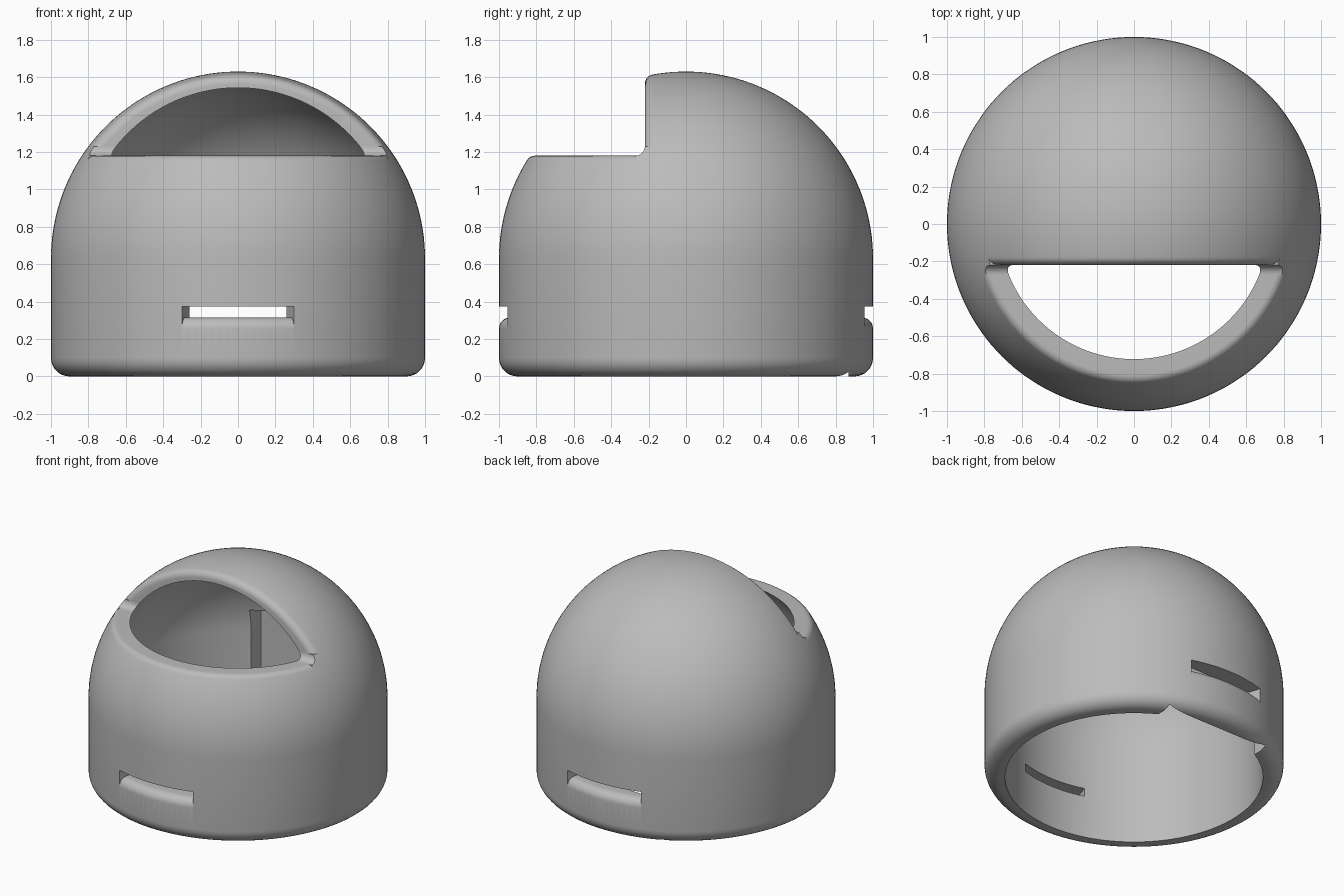
import bpy, bmesh
from math import sin, cos, pi, sqrt, asin, radians
from mathutils import Matrix

if "Cube" in bpy.data.objects:
    bpy.data.objects.remove(bpy.data.objects["Cube"])

CENTRE = 0.63       # height of the outer dome centre, radius 1
IN_R, IN_C = 0.862, 0.71   # inner dome radius and centre height
LIP = 0.05          # rounding of the window rim


def arc(cx, cy, r, a0, a1, n):
    steps = [radians(a0 + (a1 - a0) * i / n) for i in range(n + 1)]
    return [(cx + r * cos(a), cy + r * sin(a)) for a in steps]


def finish(name, bm):
    bmesh.ops.remove_doubles(bm, verts=bm.verts, dist=1e-5)
    bmesh.ops.dissolve_degenerate(bm, edges=bm.edges, dist=1e-6)
    bmesh.ops.recalc_face_normals(bm, faces=bm.faces)
    mesh = bpy.data.meshes.new(name)
    bm.to_mesh(mesh)
    bm.free()
    obj = bpy.data.objects.new(name, mesh)
    bpy.context.collection.objects.link(obj)
    return obj


def revolve(name, profile, n, start=0.0, sweep=2 * pi, matrix=Matrix()):
    """Turn a closed (radius, height) profile about z into a solid."""
    bm = bmesh.new()
    full = sweep > 6.28
    rings = []
    for i in range(n if full else n + 1):
        a = start + sweep * i / n
        rings.append([bm.verts.new((r * cos(a), r * sin(a), z)) for r, z in profile])
    m = len(profile)
    for i in range(n):
        p, q = rings[i], rings[(i + 1) % len(rings)]
        for j in range(m):
            k = (j + 1) % m
            if profile[j][0] < 1e-6 and profile[k][0] < 1e-6:
                continue
            if profile[j][0] < 1e-6:
                bm.faces.new((p[j], p[k], q[k]))
            elif profile[k][0] < 1e-6:
                bm.faces.new((p[j], p[k], q[j]))
            else:
                bm.faces.new((p[j], p[k], q[k], q[j]))
    if not full:
        bm.faces.new(rings[0])
        bm.faces.new(rings[-1])
    bmesh.ops.delete(bm, geom=[v for v in bm.verts if not v.link_faces], context="VERTS")
    bm.transform(matrix)
    return finish(name, bm)


def prism(name, profile, half):
    """Extrude a closed (y, z) profile along x."""
    bm = bmesh.new()
    ends = [[bm.verts.new((x, y, z)) for y, z in profile] for x in (-half, half)]
    for end in ends:
        bm.faces.new(end)
    for j in range(len(profile)):
        k = (j + 1) % len(profile)
        bm.faces.new((ends[0][j], ends[0][k], ends[1][k], ends[1][j]))
    return finish(name, bm)


def combine(target, tool, operation="DIFFERENCE"):
    mod = target.modifiers.new("cut", "BOOLEAN")
    mod.operation, mod.solver, mod.object = operation, "EXACT", tool
    bpy.context.view_layer.objects.active = target
    bpy.ops.object.modifier_apply(modifier=mod.name)
    bpy.data.objects.remove(tool)


def rim_cutter(name, h, matrix):
    """Everything above height h over the dome centre, flared to round the rim."""
    q = sqrt((1 - LIP) ** 2 - (h - LIP) ** 2)
    end = asin((h - LIP) / (1 - LIP))
    tx, ty = cos(end), sin(end)
    out = (tx + ty * 0.3, ty - tx * 0.3)
    profile = [(0, h)] + arc(q, h - LIP, LIP, 90, end * 180 / pi, 8)
    profile += [out, (1.5, out[1]), (1.5, 1.4), (0, 1.4)]
    return revolve(name, profile, 144, matrix=matrix)


# Hollow dome shell with a rounded foot
shell_profile = [(IN_R, 0)] + arc(0.9, 0.1, 0.1, -90, 0, 8)
shell_profile += arc(0, CENTRE, 1, 0, 90, 40)[:-1] + [(0, CENTRE + 1)]
shell_profile += [(0, IN_C + IN_R)] + arc(0, IN_C, IN_R, 90, 0, 36)[1:]
shell = revolve("dome_shell", shell_profile, 144)

# Front window: level sill, upright arch, rounded rim and coved corner
lift = Matrix.Translation((0, 0, CENTRE))
window = rim_cutter("window_cutter", 0.55, lift)
arch = rim_cutter("arch_cutter", 0.22, lift @ Matrix.Rotation(pi / 2, 4, "X"))
combine(window, arch, "INTERSECT")
cove = [(-0.1, 1.1), (-0.27, 1.1)] + arc(-0.27, 1.23, 0.05, -90, 0, 8) + [(-0.1, 1.23)]
combine(window, prism("cove_cutter", cove, 1.6))
combine(shell, window)

# Flat pocket inside the back wall, open at the foot
pocket = [(0.3, -0.1), (0.87, -0.1), (0.87, 0.88), (0.3, 0.88)]
combine(shell, prism("pocket_cutter", pocket, 0.42))

# Strap slots at front and back, with a rounded lower lip
slot = [(0.6, 0.315)] + arc(0.94, 0.255, 0.06, 90, 0, 8)
slot += [(1.1, 0.255), (1.1, 0.375), (0.6, 0.375)]
half = asin(0.3)
for side in (-pi / 2, pi / 2):
    combine(shell, revolve("slot_cutter", slot, 14, side - half, 2 * half))

# Single plain grey
grey = bpy.data.materials.new("plain_grey")
grey.use_nodes = True
colour = (0.5, 0.5, 0.5, 1)
grey.diffuse_color = colour
grey.node_tree.nodes["Principled BSDF"].inputs["Base Color"].default_value = colour
shell.data.materials.clear()
shell.data.materials.append(grey)
for face in shell.data.polygons:
    face.material_index = 0

bpy.ops.object.select_all(action="DESELECT")
shell.select_set(True)
bpy.context.view_layer.objects.active = shell
bpy.ops.object.shade_smooth_by_angle(angle=radians(30))
